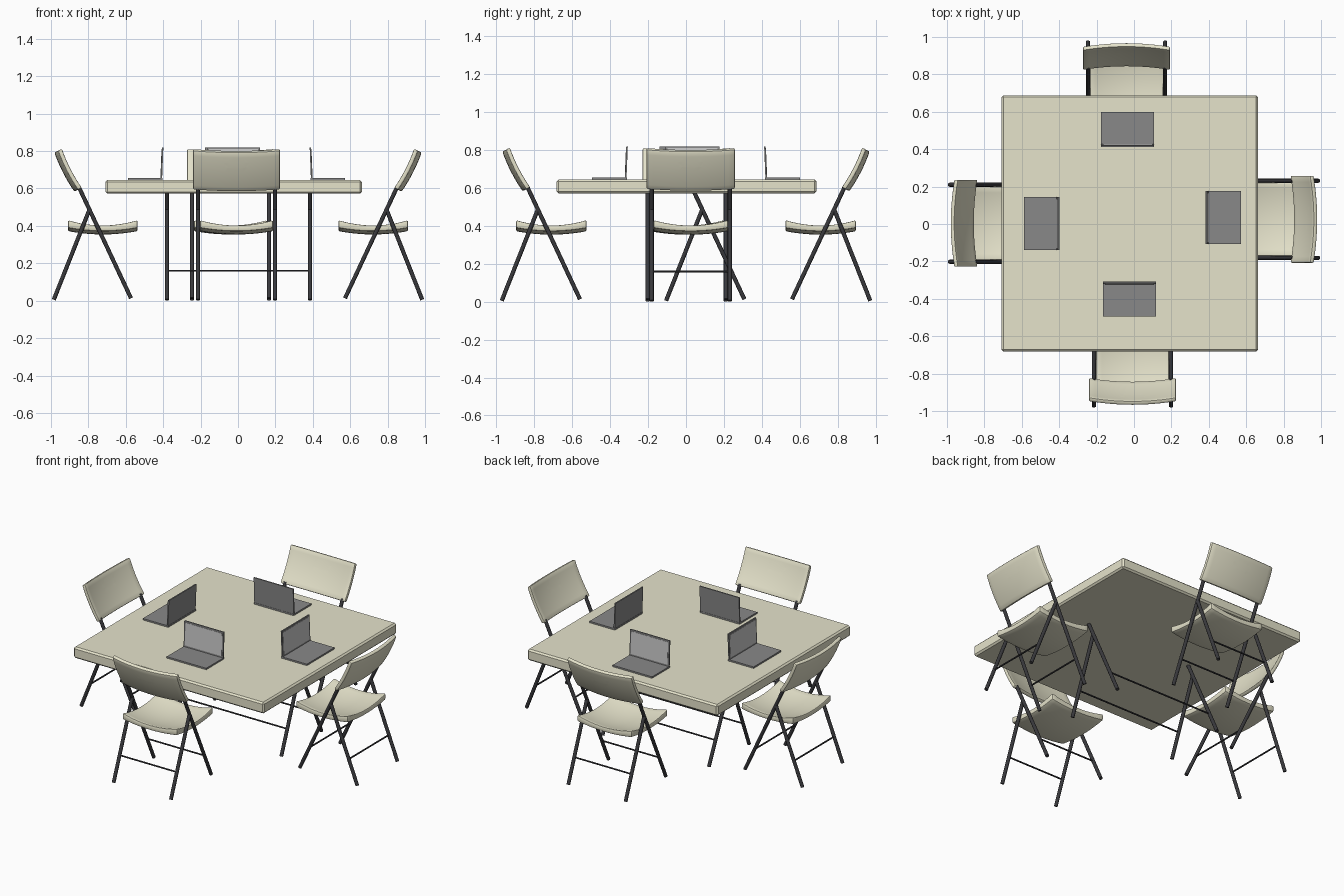
import bpy, bmesh, math
from mathutils import Vector, Matrix

if "Cube" in bpy.data.objects:
    bpy.data.objects.remove(bpy.data.objects["Cube"])


def material(name, rgb):
    m = bpy.data.materials.new(name)
    m.diffuse_color = (*rgb, 1)
    m.use_nodes = True
    m.node_tree.nodes["Principled BSDF"].inputs["Base Color"].default_value = m.diffuse_color
    return m


BEIGE = material("beige_plastic", (0.79, 0.77, 0.60))
BLACK = material("black_metal", (0.04, 0.04, 0.045))
DARK = material("dark_case", (0.25, 0.25, 0.25))
GREY = material("screen_grey", (0.55, 0.55, 0.55))


def finish(bm, name, mat, angle=35):
    bmesh.ops.recalc_face_normals(bm, faces=bm.faces)
    me = bpy.data.meshes.new(name)
    bm.to_mesh(me)
    bm.free()
    me.materials.append(mat)
    me.shade_smooth()
    me.set_sharp_from_angle(angle=math.radians(angle))
    return me


def place(me, name, matrix=None):
    ob = bpy.data.objects.new(name, me)
    bpy.context.collection.objects.link(ob)
    if matrix is not None:
        ob.matrix_world = matrix
    return ob


def bevel_sharp(bm, width, segments, angle=50):
    edges = [e for e in bm.edges if e.calc_face_angle(0) > math.radians(angle)]
    bmesh.ops.bevel(bm, geom=edges, offset=width, segments=segments,
                    affect='EDGES', profile=0.5)


def box(name, lo, hi, mat, bevel=0):
    bm = bmesh.new()
    lo, hi = Vector(lo), Vector(hi)
    size = hi - lo
    bmesh.ops.create_cube(bm, size=1, matrix=Matrix.Translation((lo + hi) / 2)
                          @ Matrix.Diagonal((*size, 1)))
    if bevel:
        bevel_sharp(bm, bevel, 1)
    return finish(bm, name, mat)


def slab(name, nu, nv, upper, lower, mat, bevel):
    """Closed curved sheet between two surfaces over u, v in -1..1."""
    bm = bmesh.new()
    g = [[[bm.verts.new(f(2 * i / nu - 1, 2 * j / nv - 1)) for j in range(nv + 1)]
          for i in range(nu + 1)] for f in (upper, lower)]
    for s in g:
        for i in range(nu):
            for j in range(nv):
                bm.faces.new((s[i][j], s[i + 1][j], s[i + 1][j + 1], s[i][j + 1]))
    a, b = g
    for i in range(nu):
        for j in (0, nv):
            bm.faces.new((a[i][j], a[i + 1][j], b[i + 1][j], b[i][j]))
    for j in range(nv):
        for i in (0, nu):
            bm.faces.new((a[i][j], a[i][j + 1], b[i][j + 1], b[i][j]))
    bmesh.ops.recalc_face_normals(bm, faces=bm.faces)
    bevel_sharp(bm, bevel, 2)
    return finish(bm, name, mat)


def rod(bm, p, q, radius, sides=12):
    p, q = Vector(p), Vector(q)
    d = q - p
    m = Matrix.Translation((p + q) / 2) @ d.to_track_quat('Z', 'Y').to_matrix().to_4x4()
    bmesh.ops.create_cone(bm, cap_ends=True, segments=sides, radius1=radius,
                          radius2=radius, depth=d.length, matrix=m)


# Crossed folding legs: x = +-half, distance r from the middle runs along -y
A0, A1 = Vector((0, -0.572, 0.013)), Vector((0, -0.852, 0.61))
B0, B1 = Vector((0, -0.985, 0.005)), Vector((0, -0.795, 0.485))


def leg_frame(name, half):
    bm = bmesh.new()
    for p, q in ((A0, A1), (B0, B1)):
        for s in (-half, half):
            rod(bm, p + Vector((s, 0, 0)), q + Vector((s, 0, 0)), 0.011)
        c = p.lerp(q, (0.16 - p.z) / (q.z - p.z))
        rod(bm, c - Vector((half, 0, 0)), c + Vector((half, 0, 0)), 0.005, 8)
    return finish(bm, name, BLACK)


# Dished seat
def seat_surface(top, dip_u, dip_v):
    return lambda u, v: (0.196 * u, -0.723 - 0.186 * v,
                         top - dip_u * (1 - u * u) - dip_v * (1 - v * v))


seat = slab("seat", 12, 12, seat_surface(0.432, 0.028, 0.028),
            seat_surface(0.39, 0.018, 0.018), BEIGE, 0.008)

# Curved backrest, leaning outwards
UP, OUT = Vector((0, -0.455, 0.89)), Vector((0, -0.89, -0.455))
BASE = Vector((0, -0.834, 0.604))


def back_surface(offset):
    def f(u, v):
        bow = 0.022 * (1 - u * u) + 0.008 * (1 - v * v)
        return BASE + UP * (0.1175 * (v + 1)) + OUT * (offset + bow) + Vector((0.2325 * u, 0, 0))
    return f


back = slab("backrest", 14, 8, back_surface(0), back_surface(0.024), BEIGE, 0.007)

# Oval hand hole cut through the backrest
bm = bmesh.new()
bmesh.ops.create_cone(bm, cap_ends=True, segments=32, radius1=1, radius2=1, depth=0.3)
rot = Matrix((Vector((1, 0, 0)), UP, OUT)).transposed().to_4x4()
bm.transform(Matrix.Translation(BASE + UP * 0.168 + OUT * 0.03) @ rot
             @ Matrix.Diagonal((0.064, 0.03, 1, 1)))
cutter = place(finish(bm, "hole_cutter", BEIGE), "hole_cutter")
cutter.hide_render = True
blank = place(back, "backrest_blank")
mod = blank.modifiers.new("hole", 'BOOLEAN')
mod.operation, mod.solver, mod.object = 'DIFFERENCE', 'EXACT', cutter
deps = bpy.context.evaluated_depsgraph_get()
back_cut = bpy.data.meshes.new_from_object(blank.evaluated_get(deps))
back_cut.shade_smooth()
back_cut.set_sharp_from_angle(angle=math.radians(35))
bpy.data.objects.remove(blank)
bpy.data.objects.remove(cutter)

# Laptop parts, hinge towards the table middle
Z = 0.645
laptop_base = box("laptop_base", (-0.142, -0.495, Z), (0.142, -0.312, Z + 0.01), DARK)
lid = box("laptop_lid", (-0.142, -0.322, Z + 0.006), (0.142, -0.314, 0.82), DARK)
display = box("laptop_display", (-0.132, -0.3235, Z + 0.02), (0.132, -0.3215, 0.81), GREY)
for me in (lid, display):
    for v in me.vertices:
        v.co.y += 0.04 * (v.co.z - Z)

# Four chairs and four laptops, one per table side
chair_legs = leg_frame("chair_legs", 0.206)
sides = (("front", 0, (-0.008, 0.013), (-0.024, 0)),
         ("right", 90, (0, 0.025), (0.076, 0.034)),
         ("back", 180, (-0.04, -0.013), (-0.034, 0.105)),
         ("left", 270, (0, 0.004), (-0.092, 0.002)))
for side, deg, chair_at, laptop_at in sides:
    turn = Matrix.Rotation(math.radians(deg), 4, 'Z')
    m = Matrix.Translation((*chair_at, 0)) @ turn
    for me, part in ((seat, "seat"), (back_cut, "backrest"), (chair_legs, "chair_legs")):
        place(me, f"{side}_{part}", m)
    m = Matrix.Translation((*laptop_at, 0)) @ turn
    for me, part in ((laptop_base, "laptop_base"), (lid, "laptop_lid"),
                     (display, "laptop_display")):
        place(me, f"{side}_{part}", m)

# Table
place(box("table_top", (-0.708, -0.682, 0.572), (0.662, 0.688, Z), BEIGE, 0.01), "table_top")
place(leg_frame("table_legs", 0.3825), "table_legs", Matrix.Translation((0.0025, 0.88, 0)))
